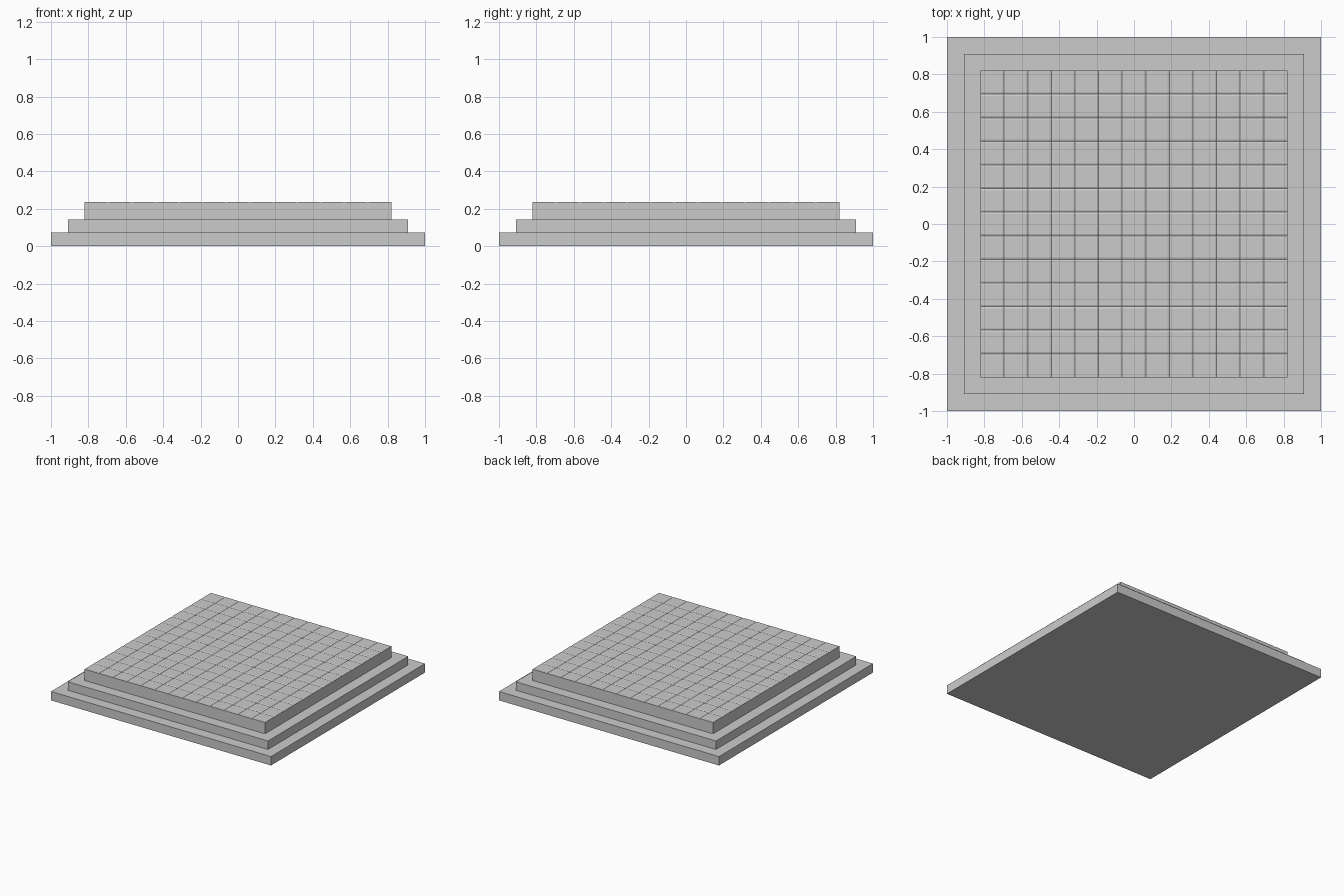
import bpy, bmesh

if "Cube" in bpy.data.objects:
    bpy.data.objects.remove(bpy.data.objects["Cube"])


def slab(name, half, z0, z1):
    bpy.ops.mesh.primitive_cube_add(size=1, location=(0, 0, (z0 + z1) / 2))
    ob = bpy.context.object
    ob.name = name
    ob.scale = (2 * half, 2 * half, z1 - z0)
    bpy.ops.object.transform_apply(location=True, rotation=False, scale=True)
    return ob


# Two plain lower steps
slab("base_step", 1.0, 0.0, 0.073)
slab("middle_step", 0.91, 0.073, 0.143)

# Tiled top: 13 x 13 tiles separated by shallow V grooves
HALF, BOTTOM, TOP = 0.82, 0.143, 0.236
TILES, GROOVE, DEPTH = 13, 0.009, 0.0035
pitch = 2 * HALF / TILES
coords = [(-HALF, 0)]
for k in range(1, TILES):
    c = -HALF + k * pitch
    coords += [(c - GROOVE, 0), (c, 1), (c + GROOVE, 0)]
coords.append((HALF, 0))

bm = bmesh.new()
grid = [[bm.verts.new((x, y, TOP - DEPTH * (gx + gy))) for y, gy in coords]
        for x, gx in coords]
n = len(coords)
for i in range(n - 1):
    for j in range(n - 1):
        bm.faces.new((grid[i][j], grid[i + 1][j], grid[i + 1][j + 1], grid[i][j + 1]))

# Skirt and underside of the tiled top
rim = [e for e in bm.edges if e.is_boundary]
skirt = bmesh.ops.extrude_edge_only(bm, edges=rim)["geom"]
for v in skirt:
    if isinstance(v, bmesh.types.BMVert):
        v.co.z = BOTTOM
bmesh.ops.holes_fill(bm, edges=[e for e in bm.edges if e.is_boundary], sides=0)
bmesh.ops.recalc_face_normals(bm, faces=bm.faces[:])

mesh = bpy.data.meshes.new("tiled_top")
bm.to_mesh(mesh)
bm.free()
bpy.context.collection.objects.link(bpy.data.objects.new("tiled_top", mesh))
